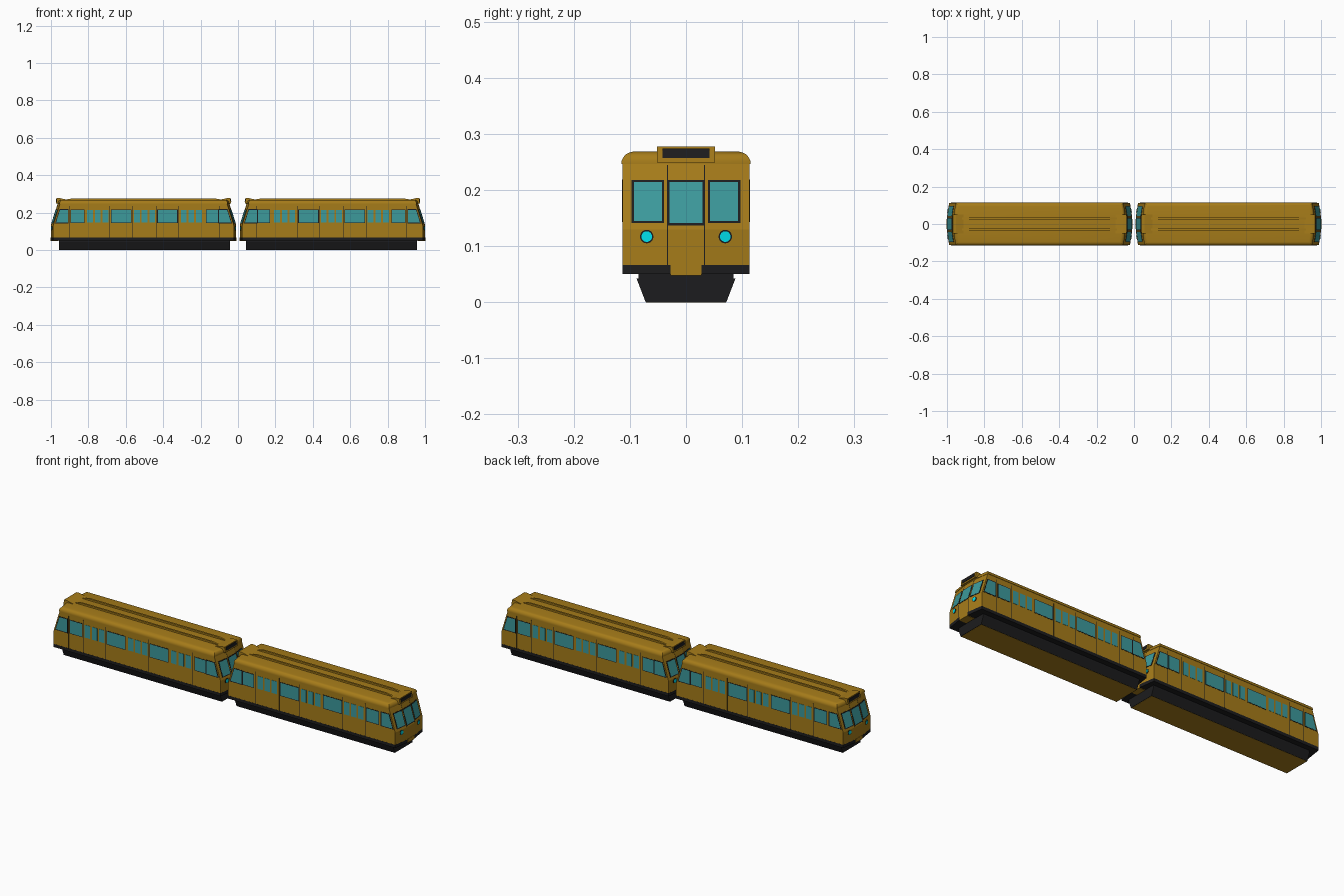
import bpy, bmesh, math
from mathutils import Vector

if "Cube" in bpy.data.objects:
    bpy.data.objects.remove(bpy.data.objects["Cube"])

CX, W = 0.505, 0.113          # car centre in x, half width


def material(name, rgb):
    m = bpy.data.materials.new(name)
    m.diffuse_color = (*rgb, 1)
    m.use_nodes = True
    m.node_tree.nodes["Principled BSDF"].inputs["Base Color"].default_value = m.diffuse_color
    return m


GOLD = material("gold_paint", (0.38, 0.2, 0.01))
BLACK = material("black_trim", (0.012, 0.012, 0.013))
GLASS = material("teal_glass", (0.045, 0.32, 0.33))
LAMP = material("cyan_lamp", (0.0, 0.75, 0.85))


def finish(name, bm, mat, mirror_y=False, smooth=None):
    """Make an object; mirror in x gives the second car."""
    bmesh.ops.recalc_face_normals(bm, faces=bm.faces)
    me = bpy.data.meshes.new(name)
    bm.to_mesh(me)
    bm.free()
    me.materials.append(mat)
    ob = bpy.data.objects.new(name, me)
    bpy.context.collection.objects.link(ob)
    mod = ob.modifiers.new("mirror", 'MIRROR')
    mod.use_axis = (True, mirror_y, False)
    mod.use_mirror_merge = False
    if smooth:
        bpy.ops.object.select_all(action='DESELECT')
        ob.select_set(True)
        bpy.context.view_layer.objects.active = ob
        bpy.ops.object.shade_smooth_by_angle(angle=math.radians(smooth))
    return ob


def loft(bm, rings):
    vs = [[bm.verts.new(p) for p in r] for r in rings]
    n = len(vs[0])
    for a, b in zip(vs, vs[1:]):
        for i in range(n):
            bm.faces.new((a[i], a[(i + 1) % n], b[(i + 1) % n], b[i]))
    bm.faces.new(vs[0][::-1])
    bm.faces.new(vs[-1])


def slab(bm, pts, d):
    """Thin plate from an outline, sunk and raised by d."""
    d = Vector(d)
    loft(bm, [[Vector(p) - d for p in pts], [Vector(p) + d for p in pts]])


def box(bm, x0, x1, y0, y1, z0, z1):
    loft(bm, [[(x0, y0, z), (x1, y0, z), (x1, y1, z), (x0, y1, z)] for z in (z0, z1)])


def half_len(z):
    return 0.495 if z < 0.13 else 0.495 - 0.037 * (z - 0.13) / 0.12


def end_x(s, y, z):
    return CX + s * (half_len(z) - 0.15 * max(0, abs(y) - 0.033))


def ring(z, h=None, w=W):
    h = half_len(z) if h is None else h
    ys = (-w, -0.033, 0.033, w)
    t = lambda y: h - 0.15 * max(0, abs(y) - 0.033)
    return [(CX + t(y), y, z) for y in ys] + [(CX - t(y), y, z) for y in ys[::-1]]


# body shell, black skirt, rounded roof
bm = bmesh.new()
loft(bm, [ring(z) for z in (0.06, 0.13, 0.249)])
finish("body_shell", bm, GOLD)
bm = bmesh.new()
loft(bm, [ring(z, 0.4955, W + 0.0005) for z in (0.05, 0.066)])
finish("skirt", bm, BLACK)
bm = bmesh.new()
loft(bm, [ring(0.246, 0.461, 0.115), ring(0.252, 0.461, 0.115), ring(0.258, 0.459, 0.112),
          ring(0.263, 0.455, 0.108), ring(0.267, 0.449, 0.101), ring(0.2685, 0.44, 0.094)])
finish("roof", bm, GOLD, smooth=35)

# roof ribs with tapered ends
bm = bmesh.new()
slab(bm, [(0.07, 0.03, 0.267), (0.13, 0.03, 0.277), (0.88, 0.03, 0.277), (0.94, 0.03, 0.267)],
     (0, 0.005, 0))
finish("roof_rib", bm, GOLD, True)

# underframe trough with painted bottom
bm = bmesh.new()
prof = [(-0.072, 0.0005), (0.072, 0.0005), (0.088, 0.042), (0.03, 0.05), (-0.03, 0.05), (-0.088, 0.042)]
loft(bm, [[(x, y, z) for y, z in prof] for x in (0.042, 0.957)])
box(bm, 0.043, 0.956, -0.085, 0.085, 0.04, 0.055)
finish("underframe", bm, BLACK)
bm = bmesh.new()
box(bm, 0.044, 0.955, -0.071, 0.071, 0, 0.001)
finish("underframe_bottom", bm, GOLD)

# car ends: roof box, sign panel, door step
bx, sg, st = bmesh.new(), bmesh.new(), bmesh.new()
for s in (1, -1):
    X = lambda h: CX + s * h
    slab(bx, [(X(0.468), 0, 0.249), (X(0.464), 0, 0.278), (X(0.448), 0, 0.278), (X(0.395), 0, 0.266),
              (X(0.395), 0, 0.249)], (0, 0.052, 0))
    slab(sg, [(X(0.4675), -0.042, 0.257), (X(0.4675), 0.042, 0.257),
              (X(0.4655), 0.042, 0.274), (X(0.4655), -0.042, 0.274)], (0.0018, 0, 0))
    a, b = sorted((X(0.455), X(0.4965)))
    box(st, a, b, -0.028, 0.028, 0.048, 0.067)
finish("roof_box", bx, GOLD)
finish("sign_panel", sg, BLACK)
finish("door_step", st, GOLD)

# windows, frames, seams and lamps
frames, glass, seams, rims, lamps = (bmesh.new() for _ in range(5))


def side_window(x0, x1, framed, z0=0.145, z1=0.217):
    f = 0.003
    if framed:
        slab(frames, [(x0, W, z0), (x1, W, z0), (x1, W, z1), (x0, W, z1)], (0, 0.001, 0))
    slab(glass, [(x0 + f, W, z0 + f), (x1 - f, W, z0 + f), (x1 - f, W, z1 - f), (x0 + f, W, z1 - f)],
         (0, 0.0014, 0))


for x0, x1 in ((0.105, 0.172), (0.322, 0.432), (0.57, 0.68), (0.82, 0.895)):
    side_window(x0, x1, True)
for x0 in (0.19, 0.44, 0.69):
    for i in range(3):
        side_window(x0 + i * 0.041, x0 + i * 0.041 + 0.037, False)
for x in (0.1, 0.182, 0.317, 0.437, 0.565, 0.685, 0.815, 0.9):
    slab(seams, [(x - 0.0008, W, 0.066), (x + 0.0008, W, 0.066), (x + 0.0008, W, 0.235),
                 (x - 0.0008, W, 0.235)], (0, 0.0006, 0))

for s in (1, -1):
    # raked cab side window
    for bm, f, d in ((frames, 0, 0.001), (glass, 0.004, 0.0014)):
        z0, z1, xi = 0.143 + f, 0.219 - f, CX + s * (0.4 + f)
        slab(bm, [(xi, W, z0), (end_x(s, W, z0) - s * (0.006 + f), W, z0),
                  (end_x(s, W, z1) - s * (0.006 + f), W, z1), (xi, W, z1)], (0, d, 0))
    # end windows
    for y0, y1, z0 in ((0.039, 0.097, 0.141), (-0.033, 0.033, 0.137)):
        for bm, f, d in ((frames, 0, 0.0015), (glass, 0.004, 0.002)):
            if y0 < 0:                       # centre pane: half, mirrored in y
                ya, yb = 0.0, y1 - f
            else:
                ya, yb = y0 + f, y1 - f
            za, zb = z0 + f, 0.218 - f
            slab(bm, [(end_x(s, y, z), y, z) for y, z in ((ya, za), (yb, za), (yb, zb), (ya, zb))],
                 (d, 0, 0))
    # end door seams
    slab(seams, [(end_x(s, y, z), y, z) for y, z in ((0.0325, 0.13), (0.0335, 0.13), (0.0335, 0.245),
                                                     (0.0325, 0.245))], (0.0006, 0, 0))
    slab(seams, [(end_x(s, y, z), y, z) for y, z in ((0.0325, 0.066), (0.0335, 0.066), (0.0335, 0.13),
                                                     (0.0325, 0.13))], (0.0006, 0, 0))
    # headlamps
    for bm, r, d in ((rims, 0.012, 0.002), (lamps, 0.0095, 0.003)):
        slab(bm, [(end_x(s, y, 0.117), y, 0.117 + r * math.sin(a)) for a, y in
                  ((a, 0.07 + r * math.cos(a)) for a in (i * math.tau / 20 for i in range(20)))],
             (d, 0, 0))

finish("window_frames", frames, BLACK, True)
finish("window_panes", glass, GLASS, True)
finish("door_seams", seams, BLACK, True)
finish("headlamp_rims", rims, BLACK, True)
finish("headlamps", lamps, LAMP, True)
